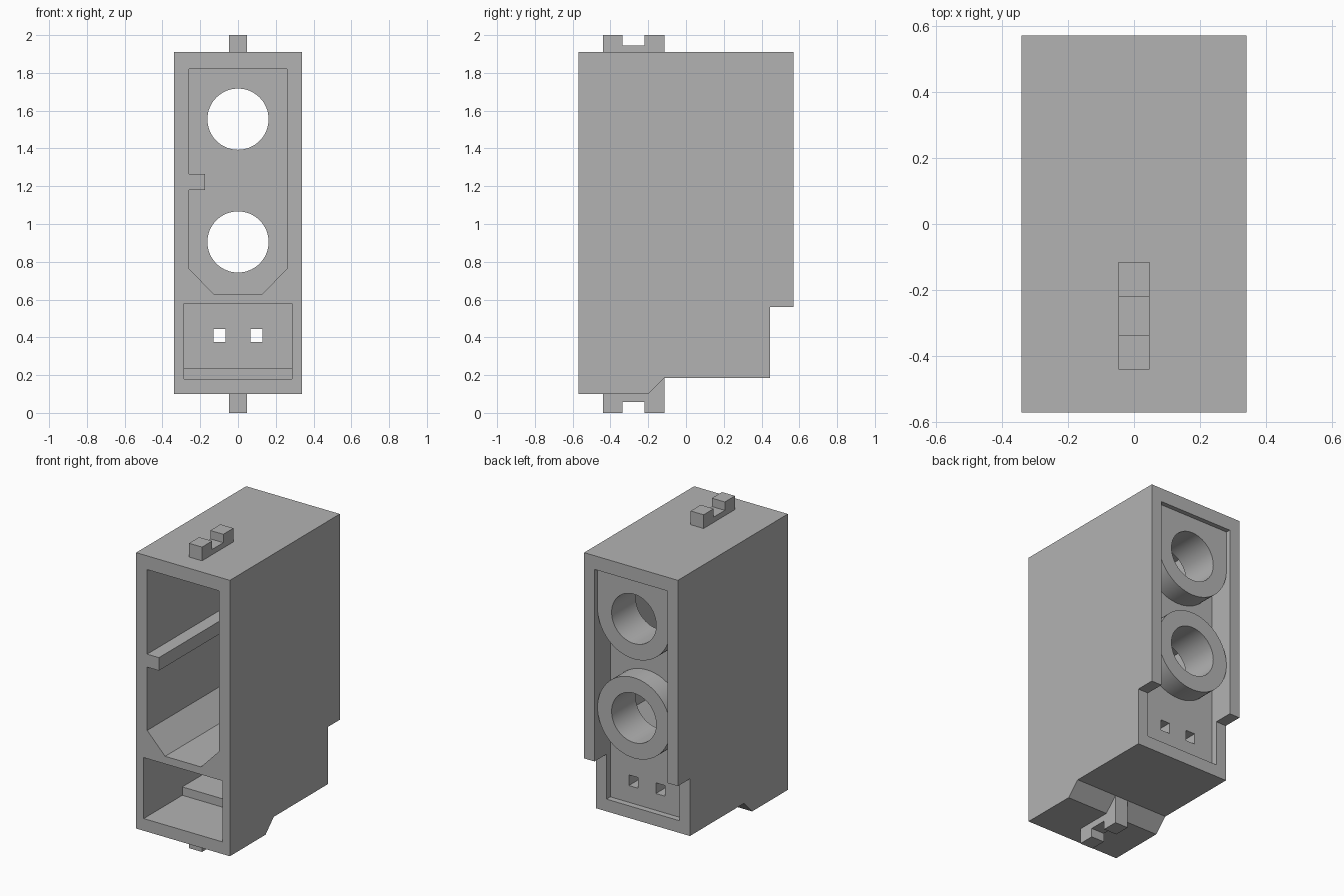
import bpy
import bmesh
from math import cos, sin, pi, radians

cube = bpy.data.objects.get("Cube")
if cube:
    bpy.data.objects.remove(cube, do_unlink=True)

grey = bpy.data.materials.new("plain grey")
grey.use_nodes = True
grey.diffuse_color = (0.45, 0.45, 0.45, 1)
grey.node_tree.nodes["Principled BSDF"].inputs["Base Color"].default_value = grey.diffuse_color


def prism(name, profile, axis, lo, hi):
    """Extrude a profile: axis 'x' takes (y, z) points, axis 'y' takes (x, z)."""
    bm = bmesh.new()
    place = (lambda a, b: (lo, a, b)) if axis == "x" else (lambda a, b: (a, lo, b))
    face = bm.faces.new([bm.verts.new(place(a, b)) for a, b in profile])
    moved = bmesh.ops.extrude_face_region(bm, geom=[face])["geom"]
    step = (hi - lo, 0, 0) if axis == "x" else (0, hi - lo, 0)
    bmesh.ops.translate(bm, vec=step, verts=[v for v in moved if isinstance(v, bmesh.types.BMVert)])
    bmesh.ops.recalc_face_normals(bm, faces=bm.faces)
    mesh = bpy.data.meshes.new(name)
    bm.to_mesh(mesh)
    bm.free()
    mesh.materials.append(grey)
    obj = bpy.data.objects.new(name, mesh)
    bpy.context.collection.objects.link(obj)
    return obj


def rect(a0, a1, b0, b1):
    return [(a0, b0), (a1, b0), (a1, b1), (a0, b1)]


def arc(z, radius, start, end, steps):
    angles = [start + (end - start) * i / steps for i in range(steps + 1)]
    return [(radius * cos(t), z + radius * sin(t)) for t in angles]


def circle(z, radius):
    return arc(z, radius, 0, 2 * pi, 64)[:-1]


def combine(target, tool, operation):
    bpy.context.view_layer.objects.active = target
    mod = target.modifiers.new("combine", "BOOLEAN")
    mod.operation, mod.solver, mod.object = operation, "EXACT", tool
    bpy.ops.object.modifier_apply(modifier=mod.name)
    bpy.data.objects.remove(tool, do_unlink=True)


UPPER, LOWER = 1.555, 0.905     # socket heights
INNER = 0.29                    # depth where the front cavities end
FLOOR, RIM = 0.405, 0.54        # rear pocket floor and socket faces

# Housing with stepped back and chamfered underside
housing = prism("housing", [(-0.57, 0.1), (-0.2, 0.1), (-0.115, 0.185), (0.445, 0.185),
                            (0.445, 0.56), (0.57, 0.56), (0.57, 1.91), (-0.57, 1.91)],
                "x", -0.34, 0.34)

# Upper front cavity, its outline leaving a key rib on one wall
cavity = [(-0.13, 0.63), (0.13, 0.63), (0.26, 0.765), (0.26, 1.82), (-0.26, 1.82),
          (-0.26, 1.265), (-0.175, 1.265), (-0.175, 1.18), (-0.26, 1.18), (-0.26, 0.765)]
combine(housing, prism("upper_cavity", cavity, "y", -0.7, INNER), "DIFFERENCE")

# Lower front cavity with a raised floor step
stepped = [(-0.7, 0.18), (-0.17, 0.18), (-0.17, 0.235), (INNER, 0.235), (INNER, 0.58), (-0.7, 0.58)]
combine(housing, prism("lower_cavity", stepped, "x", -0.285, 0.285), "DIFFERENCE")

# Rear pocket
combine(housing, prism("rear_pocket", rect(-0.265, 0.265, 0.265, 1.82), "y", FLOOR, 0.7), "DIFFERENCE")

# Socket collars: the upper one widens into a plate at the top
plate = [(-0.28, 1.85), (-0.28, UPPER)] + arc(UPPER, 0.264, pi, 2 * pi, 32) + [(0.28, UPPER), (0.28, 1.85)]
combine(housing, prism("upper_collar", plate, "y", FLOOR - 0.03, RIM), "UNION")
combine(housing, prism("lower_collar", circle(LOWER, 0.264), "y", FLOOR - 0.03, RIM), "UNION")

# Round sockets and small square contact holes
for z in (UPPER, LOWER):
    combine(housing, prism("socket_hole", circle(z, 0.162), "y", 0.2, 0.7), "DIFFERENCE")
for x in (-0.098, 0.098):
    hole = rect(x - 0.033, x + 0.033, 0.375, 0.445)
    combine(housing, prism("contact_hole", hole, "y", 0.2, 0.7), "DIFFERENCE")

# Notched latch tabs above and below
top_tab = [(-0.44, 1.91), (-0.115, 1.91), (-0.115, 2), (-0.22, 2), (-0.22, 1.945),
           (-0.335, 1.945), (-0.335, 2), (-0.44, 2)]
bottom_tab = [(-0.44, 0.1), (-0.44, 0), (-0.335, 0), (-0.335, 0.057), (-0.22, 0.057),
              (-0.22, 0), (-0.115, 0), (-0.115, 0.185), (-0.2, 0.1)]
prism("top_tab", top_tab, "x", -0.047, 0.047)
prism("bottom_tab", bottom_tab, "x", -0.047, 0.047)

# Smooth the round sockets, keep the box edges sharp
bpy.ops.object.select_all(action="DESELECT")
housing.select_set(True)
bpy.context.view_layer.objects.active = housing
bpy.ops.object.shade_smooth_by_angle(angle=radians(30))
